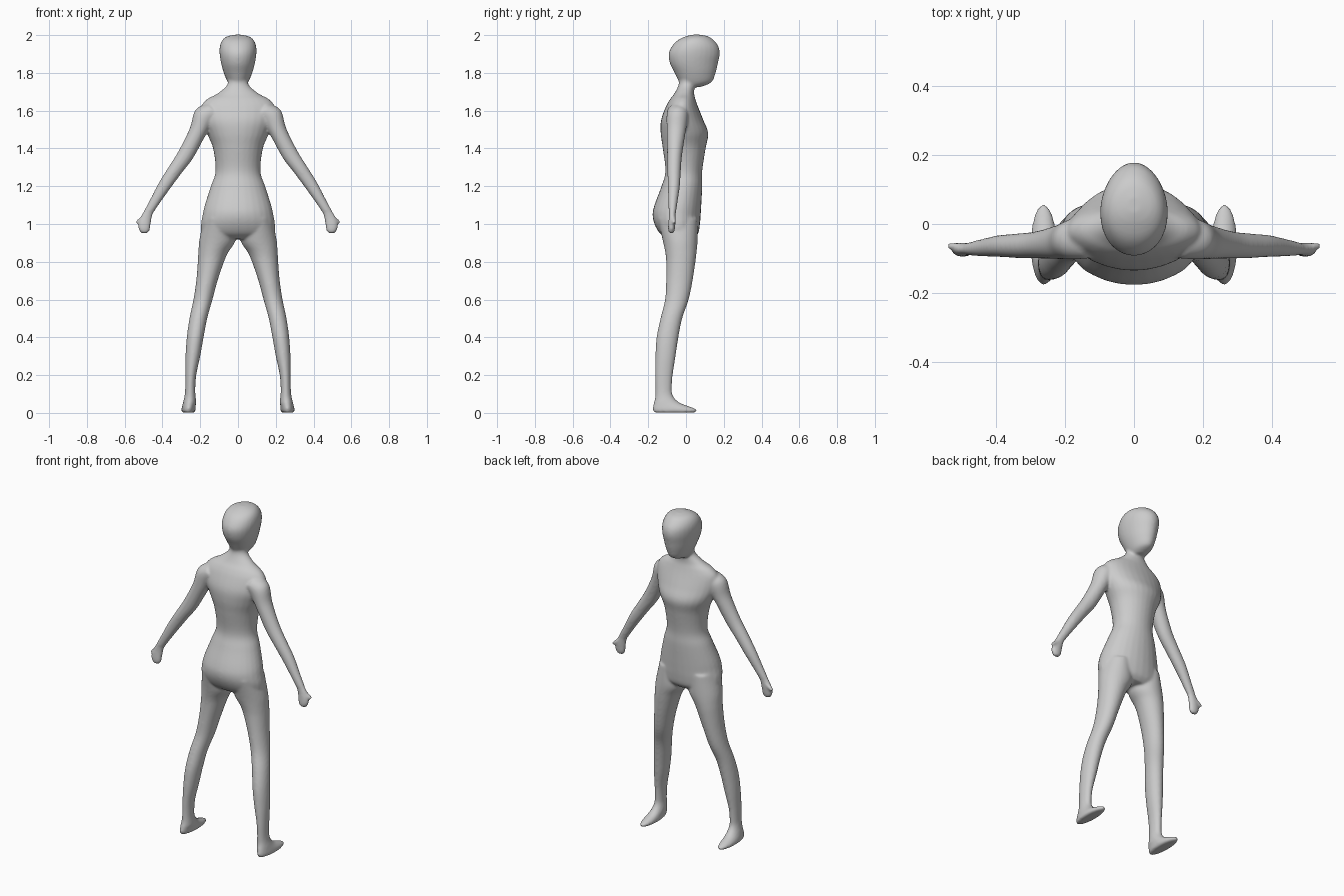
import bpy, bmesh, math
from mathutils import Vector

bm = bmesh.new()
N = 28


def catmull(rows, steps=5):
    """Smoothly interpolate a list of section rows."""
    out = []
    for i in range(len(rows) - 1):
        a, b = rows[max(i - 1, 0)], rows[i]
        c, d = rows[i + 1], rows[min(i + 2, len(rows) - 1)]
        for s in range(steps):
            t = s / steps
            out.append([0.5 * (2 * q + (r - p) * t + (2 * p - 5 * q + 4 * r - w) * t * t
                               + (3 * q - p - 3 * r + w) * t ** 3)
                        for p, q, r, w in zip(a, b, c, d)])
    out.append(list(rows[-1]))
    return out


def loft(rows, side=1):
    """Rows: cx, cy, cz, rx, ry, tilt about y (degrees), front taper."""
    rings = []
    for cx, cy, cz, rx, ry, tilt, taper in catmull(rows):
        ca, sa = math.cos(math.radians(tilt)), math.sin(math.radians(tilt))
        ring = []
        for k in range(N):
            a = 2 * math.pi * k / N
            u = rx * math.cos(a) * (1 - taper * math.sin(a))
            ring.append(bm.verts.new((side * (cx + u * ca), cy + ry * math.sin(a), cz + u * sa)))
        rings.append(ring)
    faces = [bm.faces.new((p[k], p[(k + 1) % N], q[(k + 1) % N], q[k]))
             for p, q in zip(rings, rings[1:]) for k in range(N)]
    faces += [bm.faces.new(rings[0]), bm.faces.new(rings[-1])]
    bmesh.ops.recalc_face_normals(bm, faces=faces)


def upright(rows, taper=0):
    """Rows: z, x min, x max, y back, y front."""
    return [((a + b) / 2, (c + d) / 2, z, (b - a) / 2, (d - c) / 2, 0, taper)
            for z, a, b, c, d in rows]


def centred(rows, taper=0):
    """Rows: z, half width, y back, y front."""
    return upright([(z, -w, w, b, f) for z, w, b, f in rows], taper)


# Head, with the chin overhanging the neck
loft(centred([(1.725, .035, -.02, .075), (1.75, .054, -.035, .135), (1.80, .075, -.06, .157),
              (1.85, .089, -.085, .169), (1.90, .097, -.092, .179), (1.94, .096, -.075, .172),
              (1.972, .084, -.045, .148), (1.992, .06, -.005, .12), (2.002, .02, .03, .08)], .1))

# Neck, torso and hips
loft(centred([(1.78, .052, -.035, .05), (1.735, .058, -.04, .045), (1.69, .11, -.062, .043),
              (1.66, .165, -.085, .05), (1.62, .195, -.107, .064), (1.55, .192, -.132, .092),
              (1.48, .165, -.134, .118), (1.40, .132, -.123, .104), (1.28, .119, -.109, .086),
              (1.20, .144, -.13, .086), (1.10, .176, -.167, .081), (1.05, .187, -.177, .078),
              (1.00, .196, -.167, .074), (.95, .192, -.138, .065), (.92, .16, -.095, .04)]))

leg = upright([(1.03, .03, .18, -.15, .06), (.92, .012, .204, -.125, .062), (.85, .052, .21, -.11, .056),
               (.80, .074, .213, -.105, .05), (.70, .108, .221, -.105, .035), (.60, .135, .236, -.111, .014),
               (.50, .163, .257, -.135, -.02), (.40, .182, .271, -.156, -.04), (.30, .2, .278, -.162, -.055),
               (.20, .221, .279, -.163, -.07), (.12, .226, .28, -.162, -.075), (.05, .222, .285, -.165, -.07)])
foot = upright([(.12, .228, .279, -.16, -.077), (.085, .224, .284, -.163, -.066), (.055, .222, .291, -.17, -.035),
                (.035, .224, .296, -.175, .015), (.018, .224, .3, -.177, .056), (.001, .23, .297, -.17, .05)])
arm = [(.13, -.04, 1.60, .05, .06, 50, 0), (.18, -.045, 1.565, .06, .058, 40, 0),
       (.215, -.052, 1.485, .046, .05, 30, 0), (.275, -.06, 1.37, .043, .04, 30, 0),
       (.33, -.063, 1.29, .038, .036, 31, 0), (.388, -.064, 1.205, .034, .032, 31, 0),
       (.44, -.069, 1.12, .027, .025, 30, 0), (.476, -.072, 1.06, .024, .019, 28, 0)]
hand = [(.47, -.072, 1.07, .022, .018, 28, 0), (.487, -.073, 1.03, .03, .018, 22, 0),
        (.495, -.075, 1.00, .033, .019, 12, 0), (.497, -.077, .97, .03, .018, 5, 0),
        (.495, -.078, .952, .018, .012, 0, 0)]
thumb = [(.49, -.068, 1.035, .014, .014, 60, 0), (.518, -.066, 1.02, .012, .012, 60, 0),
         (.539, -.064, 1.006, .008, .009, 60, 0)]

# Limbs on both sides
for side in (1, -1):
    for part in (leg, foot, arm, hand, thumb):
        loft(part, side)

mesh = bpy.data.meshes.new("human_figure")
bm.to_mesh(mesh)
bm.free()
body = bpy.data.objects.new("human_figure", mesh)
bpy.context.collection.objects.link(body)

mat = bpy.data.materials.new("plain_grey")
mat.diffuse_color = (.6, .6, .6, 1)
mesh.materials.append(mat)

# Fuse the parts into one skin and soften the joins
fuse = body.modifiers.new("fuse", 'REMESH')
fuse.mode = 'VOXEL'
fuse.voxel_size = .007
fuse.use_smooth_shade = True
soften = body.modifiers.new("soften", 'SMOOTH')
soften.factor = .5
soften.iterations = 8
